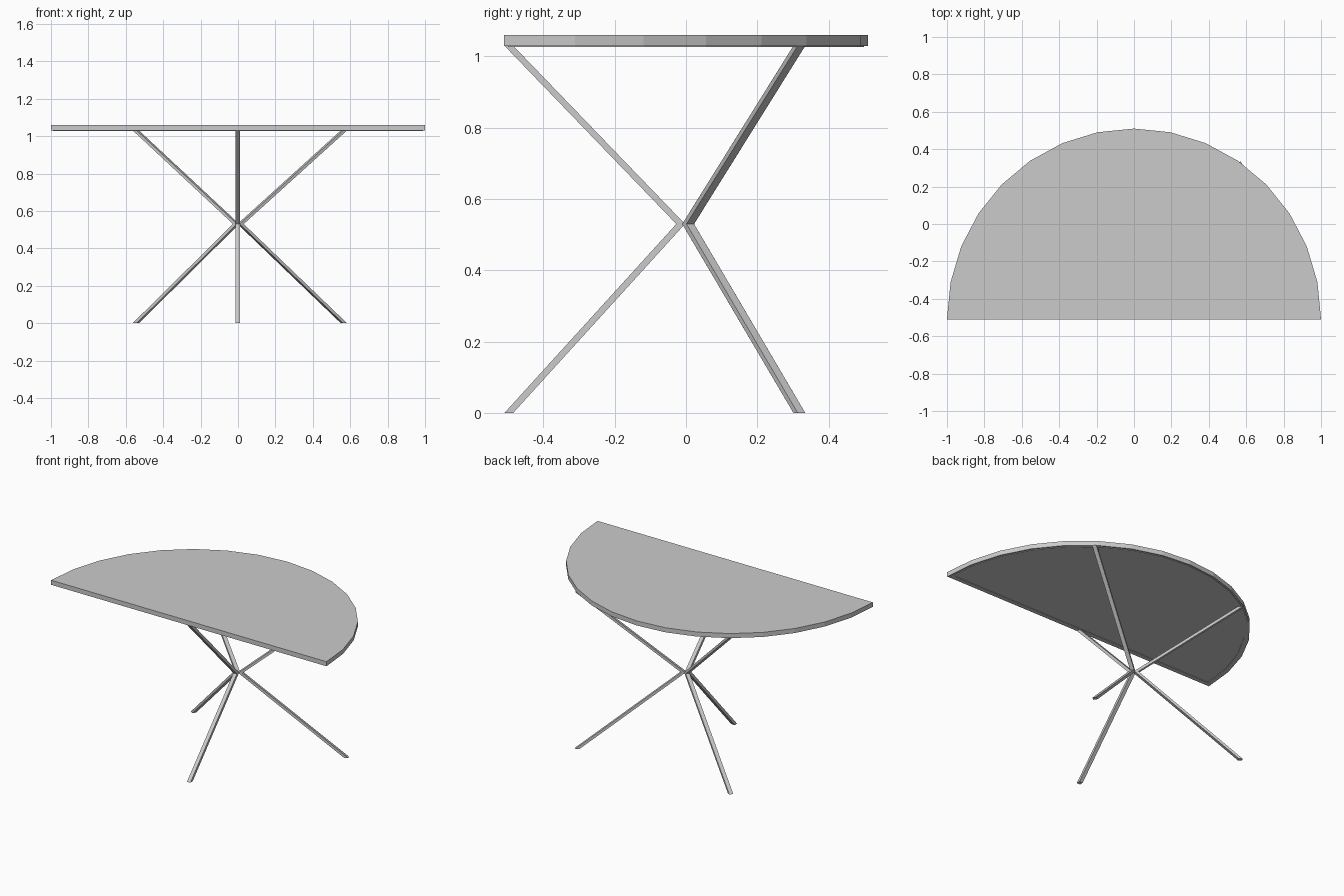
import bpy, bmesh
from math import pi, cos, sin, atan2
from mathutils import Vector

if "Cube" in bpy.data.objects:
    bpy.data.objects.remove(bpy.data.objects["Cube"])

Y0 = -0.51          # straight edge of the half-round top
Z_TOP, Z_UNDER, Z_HUB = 1.06, 1.03, 0.53


def make_object(name, bm):
    bmesh.ops.recalc_face_normals(bm, faces=bm.faces[:])
    me = bpy.data.meshes.new(name)
    bm.to_mesh(me)
    bm.free()
    ob = bpy.data.objects.new(name, me)
    bpy.context.collection.objects.link(ob)
    return ob


def half_disc(inset):
    """16-sided half circle outline, pulled in by inset."""
    r = 1.0 - inset
    lift = inset / r
    pts = []
    for i in range(17):
        a = lift + (pi - 2 * lift) * i / 16
        pts.append((r * cos(a), Y0 + (1.02 - inset) * sin(a)))
    return pts


# Table top slab
bm = bmesh.new()
face = bm.faces.new([bm.verts.new((x, y, Z_UNDER)) for x, y in half_disc(0)])
ext = bmesh.ops.extrude_face_region(bm, geom=[face], use_keep_orig=True)
for v in ext["geom"]:
    if isinstance(v, bmesh.types.BMVert):
        v.co.z = Z_TOP
make_object("table_top", bm)

# Thin metal rim frame set just inside the edge of the underside
bm = bmesh.new()
rings = [[bm.verts.new((x, y, z)) for x, y in half_disc(d)]
         for d, z in ((0.01, 1.027), (0.033, 1.027), (0.033, 1.032), (0.01, 1.032))]
for k in range(4):
    a, b = rings[k], rings[(k + 1) % 4]
    for i in range(17):
        j = (i + 1) % 17
        bm.faces.new((a[i], a[j], b[j], b[i]))
make_object("rim_frame", bm)


# Slanted square bars from the hub, cut level at both ends
def leg(name, hub, foot, z_end, w=0.0245):
    ang = atan2(foot[1] - hub[1], foot[0] - hub[0])
    u = Vector((cos(ang), sin(ang), 0)) * w / 2
    v = Vector((-sin(ang), cos(ang), 0)) * w / 2
    bm = bmesh.new()
    loops = []
    for c in (Vector((*hub, Z_HUB)), Vector((*foot, z_end))):
        loops.append([bm.verts.new(c + p) for p in (u + v, v - u, -u - v, u - v)])
    for lp in loops:
        bm.faces.new(lp)
    for i in range(4):
        j = (i + 1) % 4
        bm.faces.new((loops[0][i], loops[0][j], loops[1][j], loops[1][i]))
    make_object(name, bm)


bars = {
    "front": ((-0.002, -0.015), (-0.002, -0.497)),
    "back_right": ((0.014, 0.006), (0.566, 0.318)),
    "back_left": ((-0.010, 0.006), (-0.546, 0.318)),
}
for side, (hub, foot) in bars.items():
    leg(side + "_lower_leg", hub, foot, 0.0)
    leg(side + "_upper_support", hub, foot, Z_UNDER)
